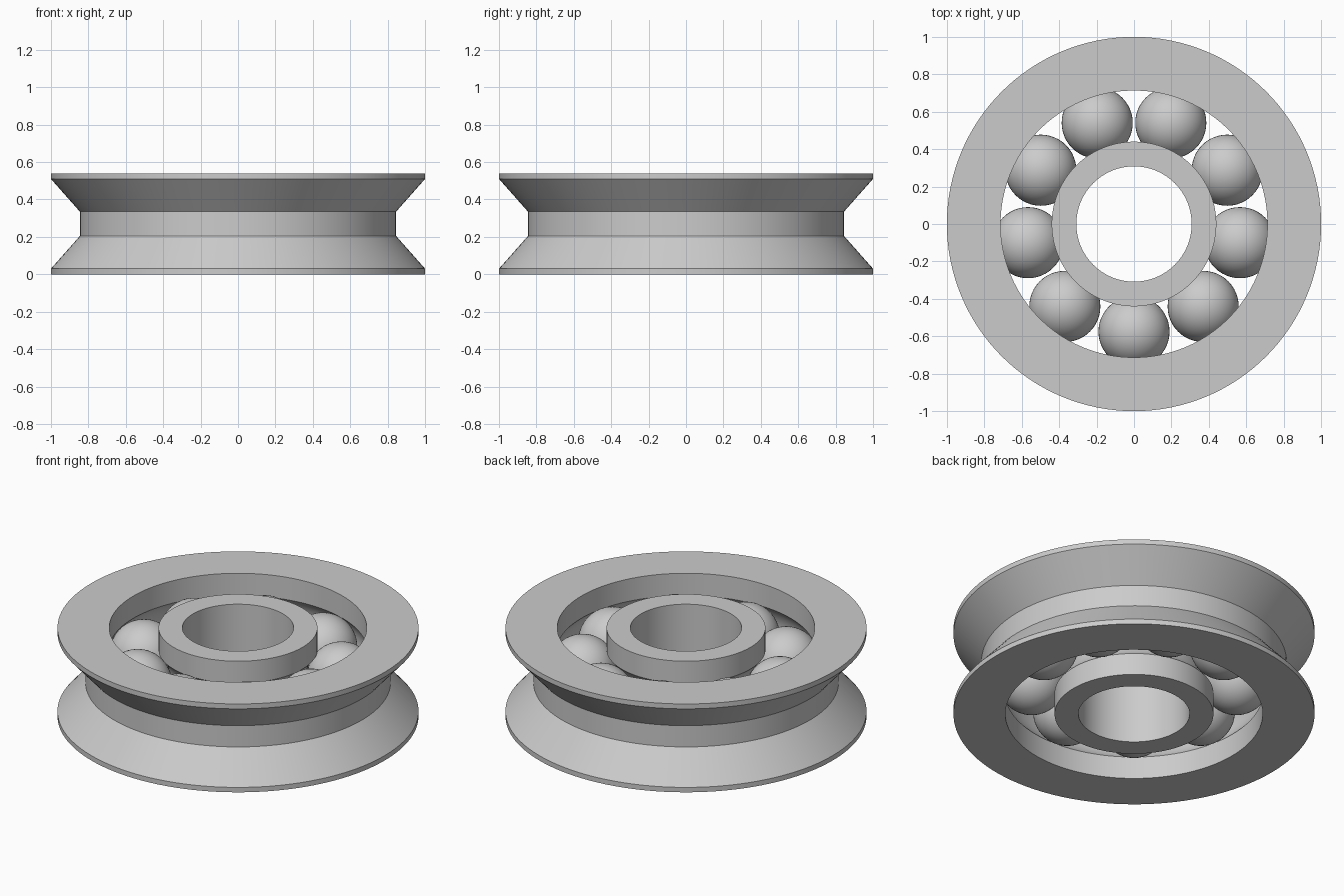
import bpy
import bmesh
from math import sin, cos, pi, radians, acos
from mathutils import Matrix

cube = bpy.data.objects.get("Cube")
if cube:
    bpy.data.objects.remove(cube, do_unlink=True)

HEIGHT = 0.54
MID = HEIGHT / 2
PITCH = 0.575          # radius of the circle of ball centres
BALL_R = 0.19
GROOVE_R = 0.192
BALLS = 9
SEGMENTS = 128

steel = bpy.data.materials.new("steel grey")
steel.use_nodes = True
steel.diffuse_color = (0.6, 0.6, 0.6, 1)
steel.node_tree.nodes["Principled BSDF"].inputs["Base Color"].default_value = (0.6, 0.6, 0.6, 1)


def finish(name, bm):
    """Turn a bmesh into a shaded object."""
    bmesh.ops.recalc_face_normals(bm, faces=bm.faces)
    mesh = bpy.data.meshes.new(name)
    bm.to_mesh(mesh)
    bm.free()
    mesh.materials.append(steel)
    obj = bpy.data.objects.new(name, mesh)
    bpy.context.collection.objects.link(obj)
    bpy.ops.object.select_all(action="DESELECT")
    obj.select_set(True)
    bpy.context.view_layer.objects.active = obj
    bpy.ops.object.shade_smooth_by_angle(angle=radians(25))
    return obj


def groove(wall, side, steps=16):
    """Ball track arc, bottom to top, cut into a wall of the given radius."""
    half = acos(abs(wall - PITCH) / GROOVE_R)
    angles = [half * (2 * i / steps - 1) for i in range(steps + 1)]
    return [(PITCH + side * GROOVE_R * cos(a), MID + GROOVE_R * sin(a)) for a in angles]


def lathe(name, profile):
    """Revolve a closed (radius, z) profile around the z axis."""
    bm = bmesh.new()
    verts = [bm.verts.new((r, 0, z)) for r, z in profile]
    edges = [bm.edges.new((v, verts[i - 1])) for i, v in enumerate(verts)]
    bmesh.ops.spin(bm, geom=verts + edges, cent=(0, 0, 0), axis=(0, 0, 1),
                   angle=2 * pi, steps=SEGMENTS)
    bmesh.ops.remove_doubles(bm, verts=bm.verts, dist=0.0002)
    return finish(name, bm)


# Outer ring: V-shaped groove outside, ball track inside
outer_wall = 0.713
lower_v = [(1.0, 0), (1.0, 0.03), (0.845, 0.205)]
upper_v = [(r, HEIGHT - z) for r, z in reversed(lower_v)]
lathe("outer_ring", lower_v + upper_v + [(outer_wall, HEIGHT)]
      + groove(outer_wall, 1)[::-1] + [(outer_wall, 0)])

# Inner ring: plain bore, ball track outside
inner_wall, bore = 0.44, 0.308
lathe("inner_ring", [(bore, 0), (inner_wall, 0)] + groove(inner_wall, -1)
      + [(inner_wall, HEIGHT), (bore, HEIGHT)])

# Balls
for i in range(BALLS):
    a = 2 * pi * i / BALLS - pi / 2
    bm = bmesh.new()
    bmesh.ops.create_uvsphere(bm, u_segments=48, v_segments=24, radius=BALL_R,
                              matrix=Matrix.Translation((PITCH * cos(a), PITCH * sin(a), MID)))
    finish(f"ball_{i + 1}", bm)
